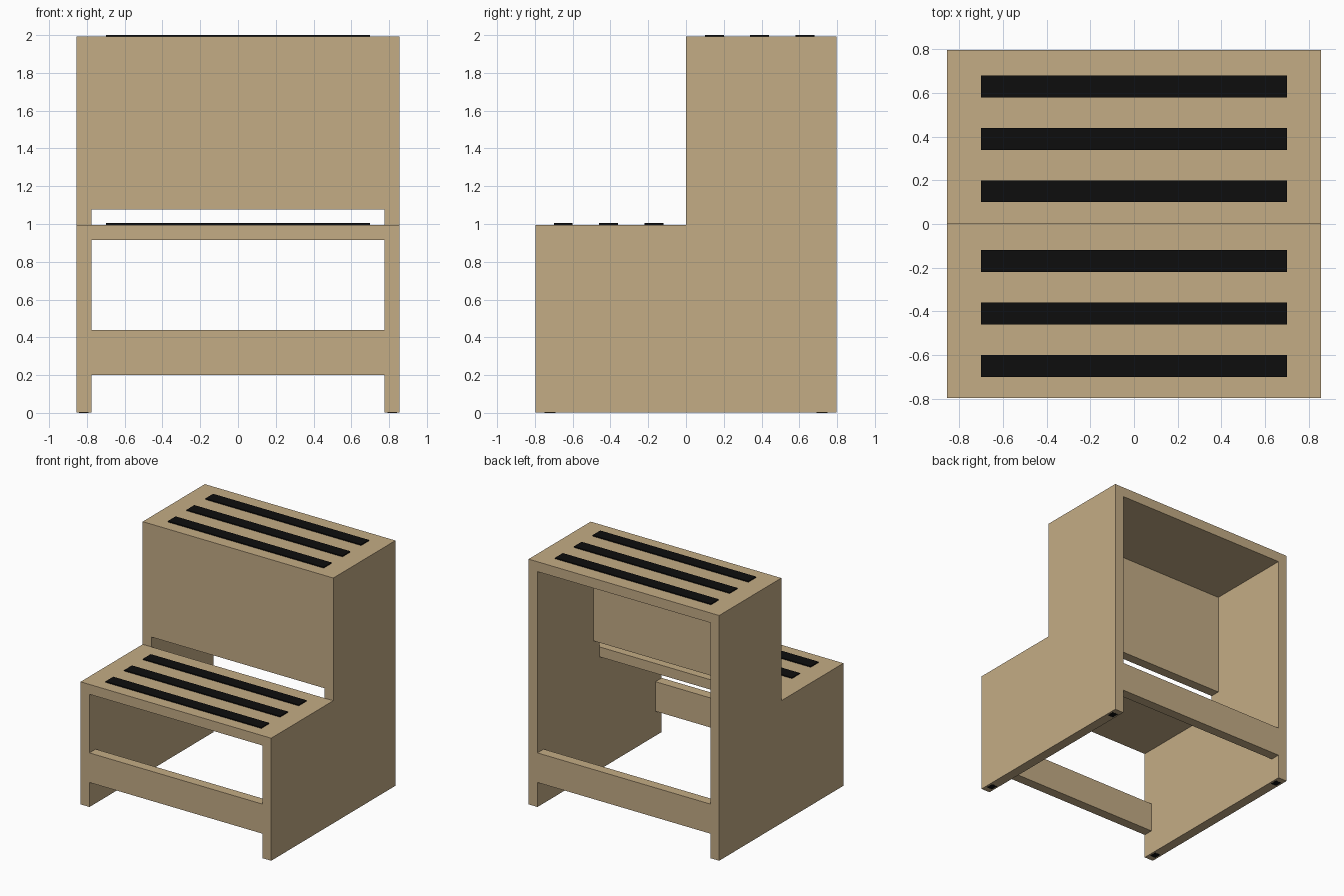
import bpy
import bmesh

cube = bpy.data.objects.get("Cube")
if cube:
    bpy.data.objects.remove(cube, do_unlink=True)


def make_material(name, rgb, roughness):
    mat = bpy.data.materials.new(name)
    mat.use_nodes = True
    mat.diffuse_color = (*rgb, 1)
    bsdf = mat.node_tree.nodes["Principled BSDF"]
    bsdf.inputs["Base Color"].default_value = (*rgb, 1)
    bsdf.inputs["Roughness"].default_value = roughness
    return mat


wood = make_material("light wood", (0.552, 0.413, 0.235), 0.6)
rubber = make_material("black rubber", (0.004, 0.004, 0.004), 0.9)


def extrude_x(name, profile, x0, x1, mat):
    """Solid made by extruding a (y, z) profile from x0 to x1."""
    bm = bmesh.new()
    face = bm.faces.new([bm.verts.new((x0, y, z)) for y, z in profile])
    new = bmesh.ops.extrude_face_region(bm, geom=[face])["geom"]
    verts = [v for v in new if isinstance(v, bmesh.types.BMVert)]
    bmesh.ops.translate(bm, verts=verts, vec=(x1 - x0, 0, 0))
    bmesh.ops.recalc_face_normals(bm, faces=bm.faces)
    mesh = bpy.data.meshes.new(name)
    bm.to_mesh(mesh)
    bm.free()
    mesh.materials.append(mat)
    obj = bpy.data.objects.new(name, mesh)
    bpy.context.collection.objects.link(obj)
    return obj


def box(name, x, y, z, mat):
    profile = [(y[0], z[0]), (y[1], z[0]), (y[1], z[1]), (y[0], z[1])]
    return extrude_x(name, profile, x[0], x[1], mat)


W, D = 0.856, 0.797        # half width, half depth
T = 0.08                   # board thickness
STEP, TOP = 0.996, 1.992   # tread heights
PAD = 0.008                # grip strip thickness
FLOOR = 0.001
inner = (T - W, W - T)

# Stepped side panels
profile = [(-D, FLOOR), (D, FLOOR), (D, TOP), (0, TOP), (0, STEP), (-D, STEP)]
for side, x0, x1 in (("right", -W, T - W), ("left", W - T, W)):
    extrude_x(side + "_side_panel", profile, x0, x1, wood)

# Treads and riser
box("lower_tread", inner, (-D, 0), (STEP - T, STEP), wood)
box("upper_tread", inner, (0, D), (TOP - T, TOP), wood)
box("riser", inner, (0, T), (STEP + T, TOP - T), wood)

# Low cross rails
box("front_rail", inner, (-D, T - D), (0.2, 0.44), wood)
box("back_rail", inner, (D - T, D), (0.2, 0.44), wood)

# Grip strips, three on each tread
for tread, height, first in (("lower", STEP, -0.65), ("upper", TOP, 0.15)):
    for i in range(3):
        y = first + 0.24 * i
        box(f"{tread}_grip_strip_{i + 1}", (-0.7, 0.7), (y - 0.05, y + 0.05),
            (height, height + PAD), rubber)

# Small foot pads under the side panels
for side, x in (("right", T / 2 - W), ("left", W - T / 2)):
    for end, y in (("front", -0.72), ("back", 0.72)):
        box(f"{end}_{side}_foot_pad", (x - 0.025, x + 0.025),
            (y - 0.03, y + 0.03), (0, 0.004), rubber)
